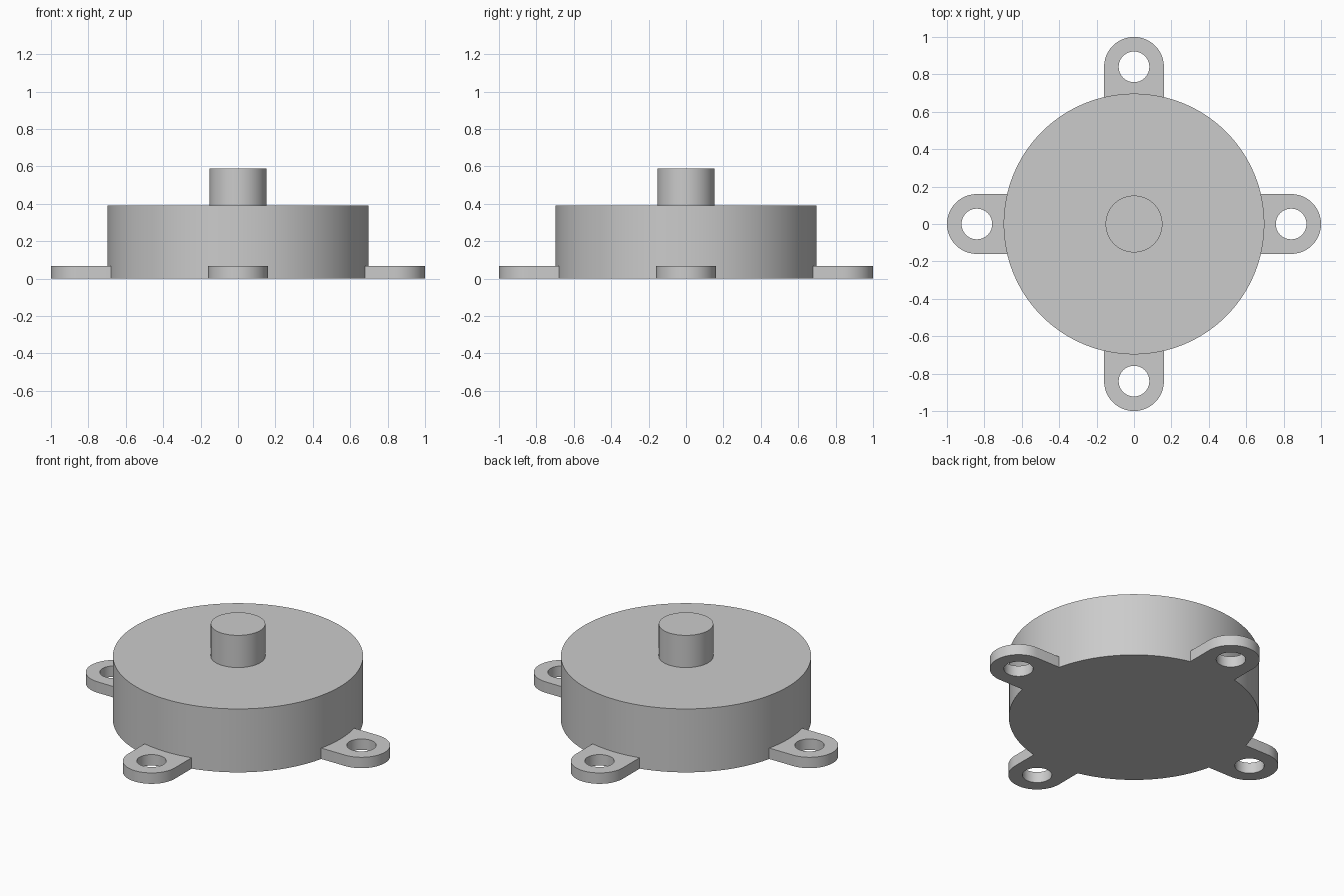
import bpy
import bmesh
from math import sin, cos, pi, sqrt
from mathutils import Matrix

BODY_R, BODY_H = 0.697, 0.39
SHAFT_R, SHAFT_TOP = 0.152, 0.588
LUG_R, LUG_X, LUG_H, HOLE_R = 0.16, 0.84, 0.067, 0.082

cube = bpy.data.objects.get("Cube")
if cube:
    bpy.data.objects.remove(cube, do_unlink=True)

grey = bpy.data.materials.new("plain grey")
grey.use_nodes = True
colour = (0.6, 0.6, 0.6, 1)
grey.diffuse_color = colour
grey.node_tree.nodes["Principled BSDF"].inputs["Base Color"].default_value = colour


def finish(name, bm):
    """Turn a bmesh into a named, smooth shaded object with sharp rims."""
    bmesh.ops.recalc_face_normals(bm, faces=bm.faces)
    mesh = bpy.data.meshes.new(name)
    bm.to_mesh(mesh)
    bm.free()
    mesh.materials.append(grey)
    obj = bpy.data.objects.new(name, mesh)
    bpy.context.collection.objects.link(obj)
    bpy.ops.object.select_all(action='DESELECT')
    obj.select_set(True)
    bpy.context.view_layer.objects.active = obj
    bpy.ops.object.shade_smooth_by_angle()


def cylinder(name, radius, bottom, top, sides):
    bm = bmesh.new()
    bmesh.ops.create_cone(bm, cap_ends=True, segments=sides, radius1=radius, radius2=radius,
                          depth=top - bottom, matrix=Matrix.Translation((0, 0, (bottom + top) / 2)))
    finish(name, bm)


def lug_outline(t, step):
    """Round outer end, straight sides, inner end following the body wall."""
    if cos(t) > -1e-6:
        return LUG_X + LUG_R * cos(t), LUG_R * sin(t)
    y = LUG_R * sin(t) / cos(step)
    return sqrt((BODY_R - 0.002) ** 2 - y * y), y


def lug(name, angle, sides=48):
    bm = bmesh.new()
    step = 2 * pi / sides
    rings = []
    for i in range(sides):
        t = i * step
        outer = lug_outline(t, step)
        inner = (LUG_X + HOLE_R * cos(t), HOLE_R * sin(t))
        rings.append([bm.verts.new((x, y, z)) for (x, y), z in
                      ((outer, 0), (outer, LUG_H), (inner, LUG_H), (inner, 0))])
    for a, b in zip(rings, rings[1:] + rings[:1]):
        for k in range(4):
            bm.faces.new((a[k], b[k], b[k - 1], a[k - 1]))
    bm.transform(Matrix.Rotation(angle, 4, 'Z'))
    finish(name, bm)


# Round housing and the shaft on top
cylinder("housing", BODY_R, 0, BODY_H, 128)
cylinder("shaft", SHAFT_R, BODY_H, SHAFT_TOP, 64)

# Four mounting lugs with screw holes
for i, side in enumerate(("left", "back", "right", "front")):
    lug(side + "_mounting_lug", i * pi / 2)
